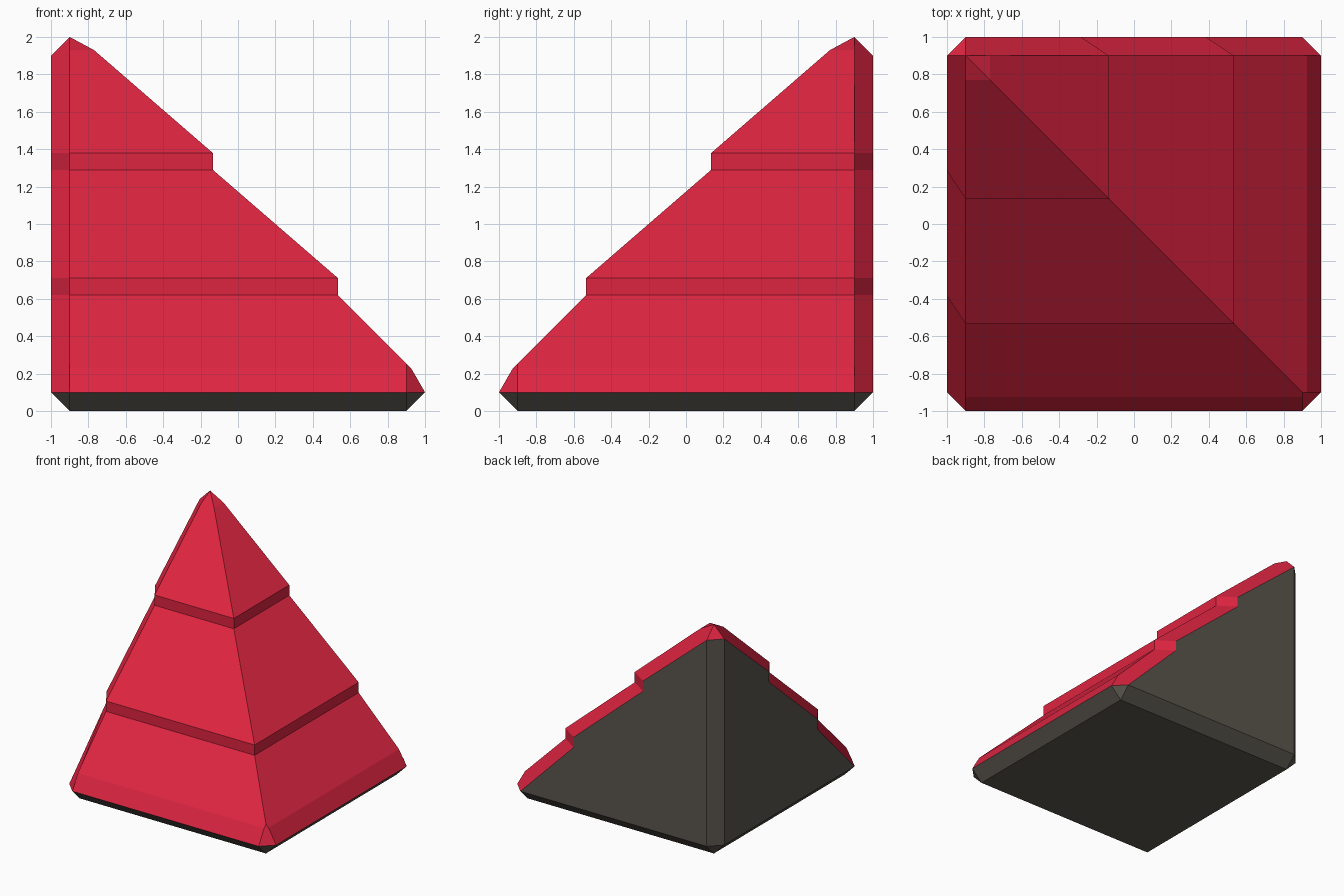
import bpy, bmesh

if "Cube" in bpy.data.objects:
    bpy.data.objects.remove(bpy.data.objects["Cube"])

def material(name, rgb):
    m = bpy.data.materials.new(name)
    m.diffuse_color = (*rgb, 1)
    m.use_nodes = True
    m.node_tree.nodes["Principled BSDF"].inputs["Base Color"].default_value = m.diffuse_color
    return m

RED, DARK = 0, 1
mesh = bpy.data.meshes.new("stepped_corner_roof")
mesh.materials.append(material("roof red", (0.73, 0.018, 0.052)))
mesh.materials.append(material("dark stone grey", (0.105, 0.095, 0.077)))
bm = bmesh.new()

def face(points, mat):
    pts = list(dict.fromkeys(points))          # drop repeats at the apex
    f = bm.faces.new([bm.verts.new(p) for p in pts])
    f.material_index = mat

def pair(points, mat):
    """Face plus its mirror image across the diagonal hip."""
    face(points, mat)
    face([(-y, -x, z) for x, y, z in reversed(points)], mat)

# Stepped slope (distance outward, height), and its bevelled inner outline
slope = [(-0.9, 2), (-0.77, 1.93), (-0.135, 1.38), (-0.135, 1.29), (0.535, 0.71),
         (0.535, 0.62), (0.9, 0.255), (0.925, 0.23), (1, 0.1)]
inner = [(-0.9, 1.9), (-0.285, 1.38), (-0.285, 1.29), (0.385, 0.71),
         (0.385, 0.62), (0.9, 0.1)]

# Tiled slopes
for (a, za), (b, zb) in zip(slope, slope[1:]):
    pair([(-0.9, -a, za), (-0.9, -b, zb), (min(b, 0.9), -b, zb), (min(a, 0.9), -a, za)], RED)

# Red bevels between the slopes and the back walls
for i, ((a, za), (b, zb)) in enumerate(zip(inner, inner[1:])):
    top = 2 if i == 0 else za
    edge = [(-0.9, -s, z) for s, z in slope if zb <= z <= top]
    pair(edge + [(-1, -b, zb), (-1, -a, za)], RED)

# Back walls and lower bevels
pair([(-1, -s, z) for s, z in inner] + [(-1, 0.9, 0.1)], DARK)
pair([(-0.9, -1, 0.1), (-0.9, -0.9, 0), (0.9, -0.9, 0), (0.9, -1, 0.1)], DARK)
pair([(-1, -0.9, 0.1), (-1, 0.9, 0.1), (-0.9, 0.9, 0), (-0.9, -0.9, 0)], DARK)
pair([(-0.9, -1, 0.1), (-1, -0.9, 0.1), (-0.9, -0.9, 0)], DARK)

# Corners lying on the diagonal
face([(0.9, -0.9, 0.255), (0.9, -0.925, 0.23), (0.9, -1, 0.1),
      (1, -0.9, 0.1), (0.925, -0.9, 0.23)], RED)
face([(0.9, -1, 0.1), (0.9, -0.9, 0), (1, -0.9, 0.1)], DARK)
face([(-1, 0.9, 0.1), (-0.9, 1, 0.1), (-0.9, 0.9, 0)], DARK)
face([(-1, 0.9, 0.1), (-1, 0.9, 1.9), (-0.9, 1, 1.9), (-0.9, 1, 0.1)], DARK)
face([(-0.9, 0.9, 2), (-0.9, 1, 1.9), (-1, 0.9, 1.9)], RED)

# Underside
face([(-0.9, -0.9, 0), (-0.9, 0.9, 0), (0.9, 0.9, 0), (0.9, -0.9, 0)], DARK)

bmesh.ops.remove_doubles(bm, verts=bm.verts[:], dist=0.0005)
bmesh.ops.recalc_face_normals(bm, faces=bm.faces[:])
bm.to_mesh(mesh)
bm.free()
bpy.context.collection.objects.link(bpy.data.objects.new("stepped_corner_roof", mesh))
